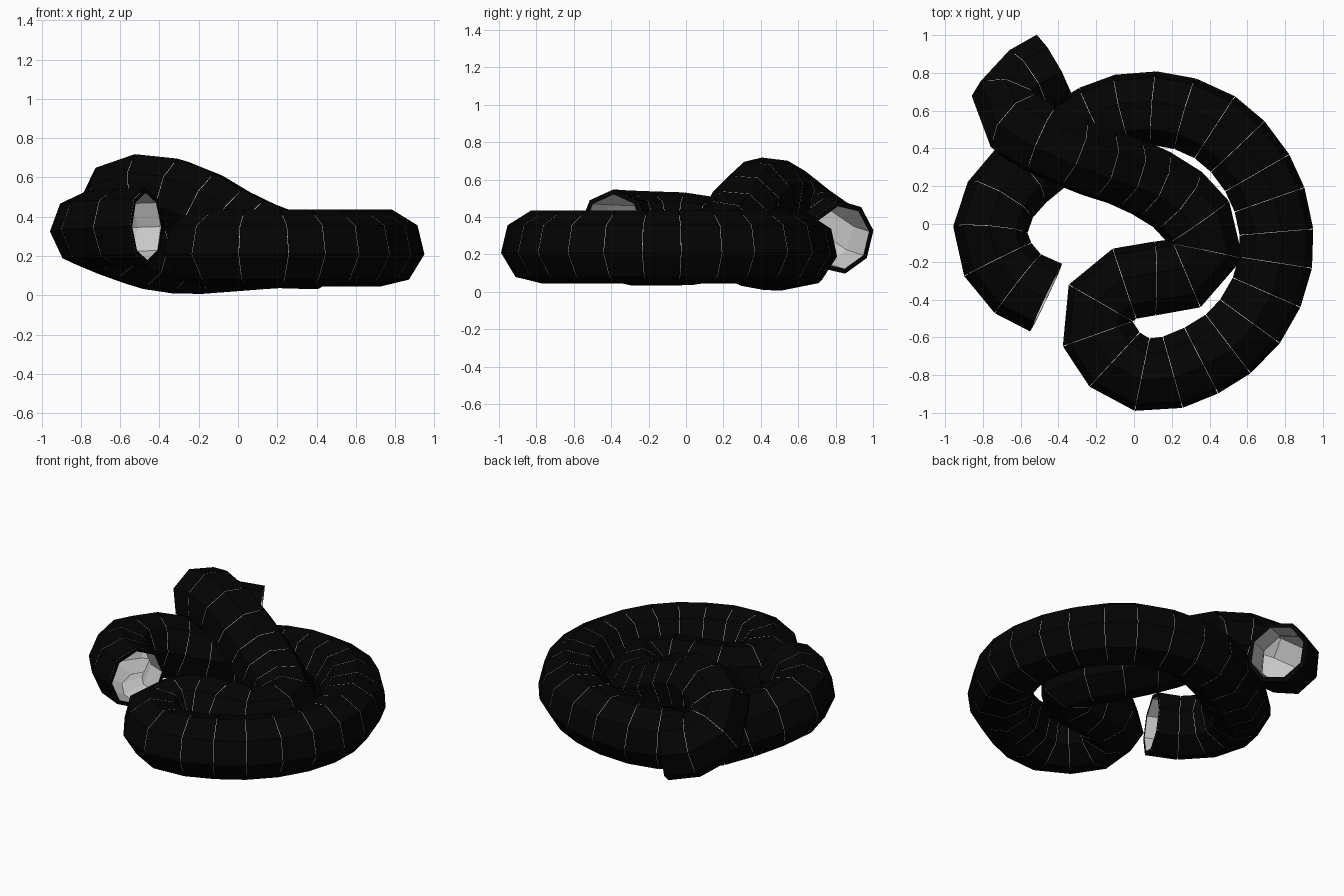
import bpy, math
from mathutils import Vector

if "Cube" in bpy.data.objects:
    bpy.data.objects.remove(bpy.data.objects["Cube"])

# Centre line of the knotted hose, from one open end to the other
PATH = [(-0.465, -0.39, 0.35), (-0.61, -0.32, 0.345), (-0.715, -0.20, 0.34), (-0.76, -0.03, 0.335),
        (-0.68, 0.17, 0.30), (-0.47, 0.36, 0.22), (-0.24, 0.53, 0.20), (0.04, 0.615, 0.22),
        (0.36, 0.55, 0.24), (0.60, 0.35, 0.24), (0.74, 0.05, 0.24), (0.735, -0.27, 0.24),
        (0.57, -0.57, 0.24), (0.30, -0.75, 0.24), (0.06, -0.80, 0.24), (-0.12, -0.70, 0.24),
        (-0.205, -0.52, 0.24), (-0.13, -0.36, 0.24), (0.03, -0.295, 0.24), (0.22, -0.28, 0.23),
        (0.36, -0.20, 0.23), (0.375, -0.05, 0.23), (0.23, 0.13, 0.25), (0.0, 0.26, 0.345),
        (-0.22, 0.335, 0.47), (-0.42, 0.42, 0.53), (-0.575, 0.495, 0.505), (-0.67, 0.59, 0.43),
        (-0.645, 0.69, 0.355), (-0.55, 0.76, 0.31), (-0.425, 0.83, 0.29)]
RADIUS, LINING, SIDES, STEP, GAP = 0.198, 0.172, 8, 0.165, 0.003


def spline(points, n=24):
    p = [Vector(v) for v in points]
    p = [2 * p[0] - p[1]] + p + [2 * p[-1] - p[-2]]
    out = []
    for a, b, c, d in zip(p, p[1:], p[2:], p[3:]):
        for i in range(n):
            t = i / n
            out.append(0.5 * (2*b + (c-a)*t + (2*a-5*b+4*c-d)*t*t + (3*b-a-3*c+d)*t**3))
    return out + [p[-2]]


def even_stations(pts, step):
    """Evenly spaced (centre, tangent, side) frames with minimal twist."""
    lengths = [0.0]
    for a, b in zip(pts, pts[1:]):
        lengths.append(lengths[-1] + (b - a).length)
    count = round(lengths[-1] / step)
    out, side = [], None
    for k in range(count + 1):
        target = lengths[-1] * k / count
        i = min(range(len(pts)), key=lambda j: abs(lengths[j] - target))
        t = (pts[min(i + 1, len(pts) - 1)] - pts[max(i - 1, 0)]).normalized()
        if side is None:
            side = t.cross(Vector((0, 0, 1))).normalized()
        else:
            side = out[-1][1].rotation_difference(t) @ side
        out.append((pts[i], t, side))
    return out


def ring(station, radius, shift=0.0):
    centre, tangent, side = station
    up = side.cross(tangent)
    angles = [2 * math.pi * k / SIDES for k in range(SIDES)]
    return [centre + tangent * shift + radius * (math.cos(a) * side + math.sin(a) * up)
            for a in angles]


def bridge(a, b):
    return [(a + k, a + (k + 1) % SIDES, b + (k + 1) % SIDES, b + k) for k in range(SIDES)]


def make(name, verts, faces, colour=None):
    me = bpy.data.meshes.new(name)
    me.from_pydata([v[:] for v in verts], [], faces)
    ob = bpy.data.objects.new(name, me)
    bpy.context.collection.objects.link(ob)
    if colour:
        mat = bpy.data.materials.new(name)
        mat.diffuse_color = colour
        mat.use_nodes = True
        mat.node_tree.nodes["Principled BSDF"].inputs["Base Color"].default_value = mat.diffuse_color
        me.materials.append(mat)
    return ob


stations = even_stations(spline(PATH), STEP)

# Black outer shell: separate sleeves with hairline gaps
verts, faces = [], []
for s0, s1 in zip(stations, stations[1:]):
    base = len(verts)
    verts += ring(s0, RADIUS, GAP / 2) + ring(s1, RADIUS, -GAP / 2)
    faces += bridge(base + SIDES, base)
# Rims joining the shell to the lining at both open ends
for s, flip in ((stations[0], False), (stations[-1], True)):
    base = len(verts)
    verts += ring(s, RADIUS) + ring(s, LINING)
    faces += bridge(base, base + SIDES) if flip else bridge(base + SIDES, base)
make("hose_shell", verts, faces, (0.001, 0.001, 0.001, 1))

# Grey inner lining
verts, faces = [], []
for i, s in enumerate(stations):
    verts += ring(s, LINING)
    if i:
        faces += bridge((i - 1) * SIDES, i * SIDES)
make("hose_lining", verts, faces)
